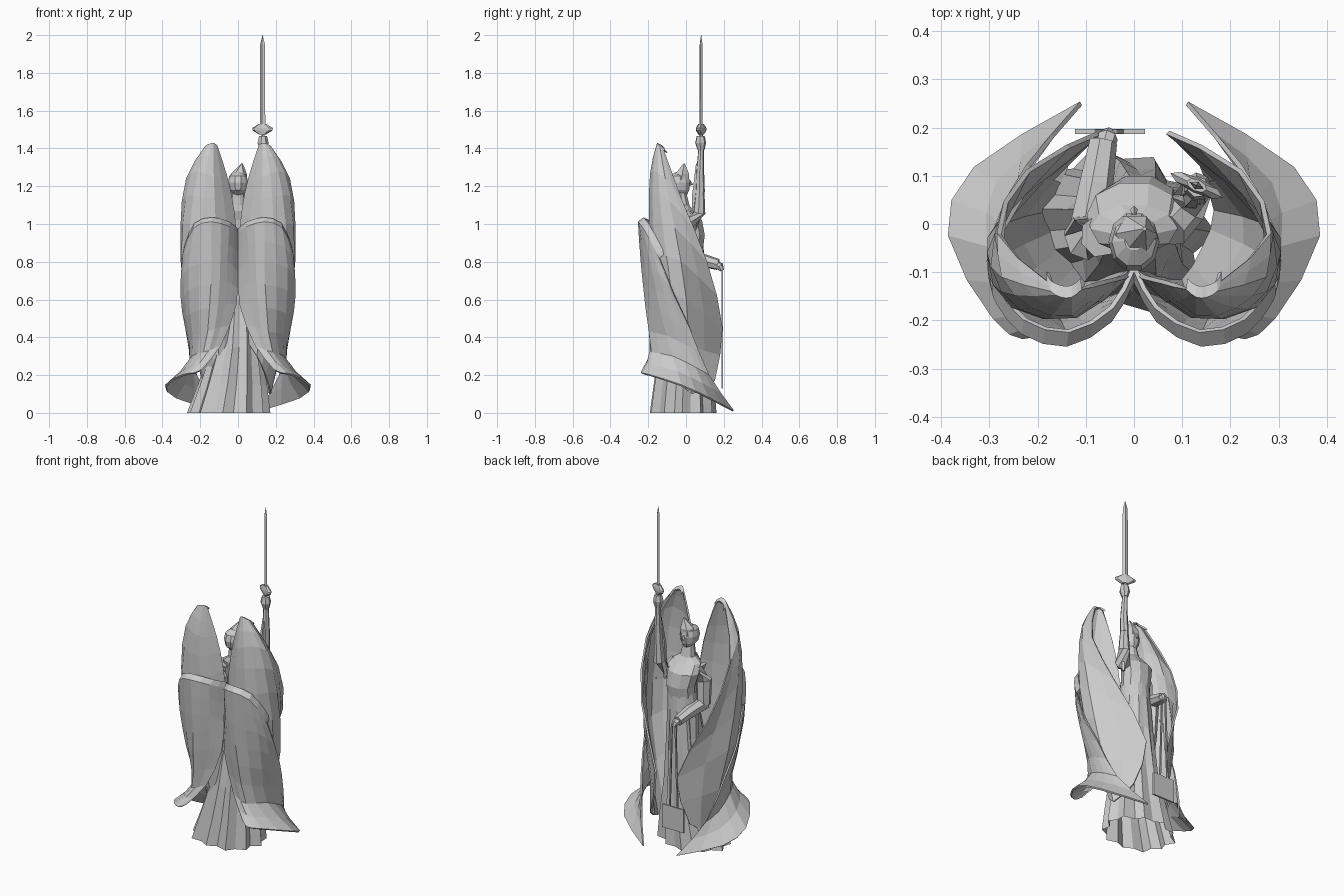
import bpy
from math import sin, cos, pi, radians
from mathutils import Vector

cube = bpy.data.objects.get("Cube")
if cube:
    bpy.data.objects.remove(cube, do_unlink=True)

stone = bpy.data.materials.new("grey_stone")
stone.use_nodes = True
GREY = (0.6, 0.6, 0.6, 1)
stone.diffuse_color = GREY
stone.node_tree.nodes["Principled BSDF"].inputs["Base Color"].default_value = GREY


def add_mesh(name, verts, faces):
    mesh = bpy.data.meshes.new(name)
    mesh.from_pydata([tuple(v) for v in verts], [], faces)
    mesh.materials.append(stone)
    obj = bpy.data.objects.new(name, mesh)
    bpy.context.scene.collection.objects.link(obj)
    return obj


def loft(name, rings, open_base=False):
    """Skin a list of closed rings and cap the ends."""
    n = len(rings[0])
    verts = [p for ring in rings for p in ring]
    faces = [list(range(len(verts) - n, len(verts)))]
    if not open_base:
        faces.append(list(reversed(range(n))))
    for r in range(len(rings) - 1):
        for i in range(n):
            j = (i + 1) % n
            faces.append([r * n + i, r * n + j, (r + 1) * n + j, (r + 1) * n + i])
    return add_mesh(name, verts, faces)


def column(name, rows, sides, turn=0.0, open_base=False):
    """Loft of upright ellipses: x, y, z, x radius, y radius, pleat depth."""
    rings = []
    for x, y, z, rx, ry, pleat in rows:
        ring = []
        for i in range(sides):
            a = 2 * pi * i / sides
            k = 1 + pleat * (cos(pi * i) + 0.5 * sin(5 * a))
            u, v = rx * k * cos(a), ry * k * sin(a)
            ring.append((x + u * cos(turn) - v * sin(turn),
                         y + u * sin(turn) + v * cos(turn), z))
        rings.append(ring)
    return loft(name, rings, open_base)


def limb(name, points, radii, sides=7):
    """Tapered tube through a few joints."""
    pts = [Vector(p) for p in points]
    rings = []
    for i, p in enumerate(pts):
        d = (pts[min(i + 1, len(pts) - 1)] - pts[max(i - 1, 0)]).normalized()
        side = d.orthogonal().normalized() if abs(d.z) > 0.95 else d.cross((0, 0, 1)).normalized()
        up = side.cross(d)
        rings.append([p + radii[i] * (side * cos(2 * pi * k / sides) - up * sin(2 * pi * k / sides))
                      for k in range(sides)])
    return loft(name, rings)


def box(name, centre, size):
    c, h = Vector(centre), Vector(size) / 2
    rings = [[c + Vector((sx * h.x, sy * h.y, sz * h.z))
              for sx, sy in ((-1, -1), (1, -1), (1, 1), (-1, 1))] for sz in (-1, 1)]
    return loft(name, rings)


def spline(points, steps):
    """Smooth curve through control points."""
    pts = [Vector(p) for p in points]
    ext = [2 * pts[0] - pts[1]] + pts + [2 * pts[-1] - pts[-2]]
    out = []
    for i in range(len(pts) - 1):
        a, b, c, d = ext[i:i + 4]
        for s in range(steps):
            t = s / steps
            out.append(0.5 * (2 * b + (c - a) * t + (2 * a - 5 * b + 4 * c - d) * t * t
                              + (3 * b - a - 3 * c + d) * t ** 3))
    return out + [pts[-1]]


def wing(name, guides, rim):
    """Sheet skinned over feather guide lines, with a folded rim, mirrored."""
    lines = [spline(g, 2) for g in guides]
    rows = [spline(cross, 2) for cross in zip(*lines)]
    rows.insert(0, [p + Vector(rim) for p in rows[0]])
    n = len(rows[0])
    verts = [p for row in rows for p in row]
    for p in verts:
        p.x = max(p.x, 0.002)
        p.z = max(p.z, 0.006)
    faces = [[r * n + i, (r + 1) * n + i, (r + 1) * n + i + 1, r * n + i + 1]
             for r in range(len(rows) - 1) for i in range(n - 1)]
    obj = add_mesh(name, verts, faces)
    solid = obj.modifiers.new("Thickness", 'SOLIDIFY')
    solid.thickness = 0.01
    solid.offset = 0
    obj.modifiers.new("Mirror", 'MIRROR')
    return obj


# Tall wings, wrapping round to the open side and closing in on the gown
wing("upper_wings", [
    [(.112, -.135, 1.41), (.06, -.12, 1.25), (.02, -.11, 1.05), (.01, -.1, .8), (.05, -.11, .38)],
    [(.13, -.15, 1.425), (.13, -.185, 1.25), (.12, -.19, 1.0), (.12, -.18, .7), (.1, -.12, .3)],
    [(.15, -.15, 1.42), (.21, -.17, 1.28), (.25, -.17, 1.0), (.25, -.13, .65), (.145, -.05, .2)],
    [(.17, -.14, 1.41), (.27, -.11, 1.24), (.3, -.06, .98), (.28, 0, .6), (.17, .03, .1)],
    [(.178, -.12, 1.39), (.28, -.02, 1.12), (.22, .11, .8), (.07, .19, .45), (.13, .15, .17)],
], (0, .02, -.012))

# Lower wings with flared hems
wing("lower_wings", [
    [(.005, -.12, .95), (.005, -.13, .75), (.012, -.14, .57), (.09, -.17, .36), (.19, -.22, .23)],
    [(.05, -.2, .985), (.06, -.195, .8), (.07, -.18, .58), (.13, -.18, .34), (.23, -.235, .21)],
    [(.14, -.25, 1.01), (.14, -.235, .8), (.15, -.21, .56), (.18, -.18, .32), (.29, -.195, .2)],
    [(.23, -.225, .98), (.26, -.18, .77), (.25, -.13, .53), (.24, -.07, .3), (.383, -.025, .145)],
    [(.28, -.165, .87), (.297, -.1, .69), (.275, -.03, .48), (.25, .05, .24), (.33, .115, .08)],
    [(.29, -.14, .82), (.3, -.06, .62), (.275, .02, .45), (.22, .12, .2), (.11, .25, .01)],
], (-.004, .028, .022))

# Pleated gown, open at the hem
column("gown", [
    (-.05, -.02, 0, .205, .165, .08), (-.03, -.015, .15, .17, .15, .08),
    (-.01, -.01, .35, .125, .13, .07), (0, 0, .6, .105, .105, .04),
    (.005, .015, .8, .09, .082, .02), (.01, .02, .9, .085, .072, 0)], 22, 0.0, True)

# Bodice, shoulders and neck
column("bodice", [
    (.01, .02, .86, .085, .072, 0), (.01, .03, .94, .088, .073, 0), (0, .02, 1.02, .098, .068, 0),
    (0, -.01, 1.07, .09, .052, 0), (0, -.02, 1.1, .045, .04, 0), (0, -.03, 1.18, .03, .03, 0)], 10)

# Head with hair, and pointed diadem
column("head", [
    (0, -.025, 1.15, .022, .03, 0), (0, -.035, 1.18, .045, .055, 0), (0, -.037, 1.22, .053, .062, 0),
    (0, -.037, 1.255, .046, .052, 0), (0, -.035, 1.275, .02, .02, 0)], 10)
column("diadem", [(0, -.03, 1.225, .05, .052, 0), (.005, -.02, 1.265, .042, .042, 0),
                  (.022, -.01, 1.32, .004, .004, 0)], 6)
limb("nose", [(0, .02, 1.23), (0, .03, 1.205)], [.005, .008], 4)

# Raised arm with loose sleeve and fist
limb("raised_sleeve", [(.07, -.01, 1.04), (.11, .035, 1.0), (.13, .07, 1.06), (.133, .075, 1.2)],
     [.045, .042, .033, .022])
limb("raised_forearm", [(.133, .075, 1.17), (.135, .075, 1.28), (.132, .08, 1.4)], [.025, .021, .015])
limb("raised_sleeve_fold", [(.13, .06, 1.32), (.12, .05, 1.15), (.11, .04, .95)], [.008, .02, .01], 5)
limb("raised_hand", [(.132, .08, 1.39), (.132, .077, 1.43), (.132, .077, 1.465)], [.018, .03, .022])

# Sword, turned with the hand
SX, SY, TURN = .13, .08, radians(-25)
column("sword_grip", [(SX, SY, 1.41, .01, .01, 0), (SX, SY, 1.49, .01, .01, 0)], 6, TURN)
column("sword_guard", [(SX, SY, 1.475, .022, .014, 0), (SX, SY, 1.495, .058, .016, 0),
                       (SX, SY, 1.508, .06, .016, 0), (SX, SY, 1.53, .022, .012, 0)], 8, TURN)
column("sword_blade", [(SX, SY, 1.52, .016, .009, 0), (SX, SY, 1.95, .014, .008, 0),
                       (SX, SY, 2.0, .001, .001, 0)], 4, TURN)

# Lowered arm reaching forward
limb("lowered_upper_arm", [(-.07, -.025, 1.05), (-.1, -.03, .97), (-.105, -.02, .83)], [.045, .045, .04])
limb("lowered_forearm", [(-.1, -.03, .83), (-.08, .08, .81), (-.065, .17, .785)], [.042, .037, .03])
limb("lowered_hand", [(-.062, .155, .785), (-.055, .18, .775), (-.052, .19, .755)], [.02, .022, .012])
limb("hanging_sleeve", [(-.09, .06, .79), (-.09, .05, .6), (-.085, .05, .4)], [.03, .025, .006], 5)

# Tablet hanging on two cords
for side in (-1, 1):
    limb("tablet_cord", [(-.052 + side * .012, .192, .77), (-.052 + side * .026, .192, .26)],
         [.006, .006], 4)
box("tablet", (-.05, .192, .2), (.145, .01, .14))
